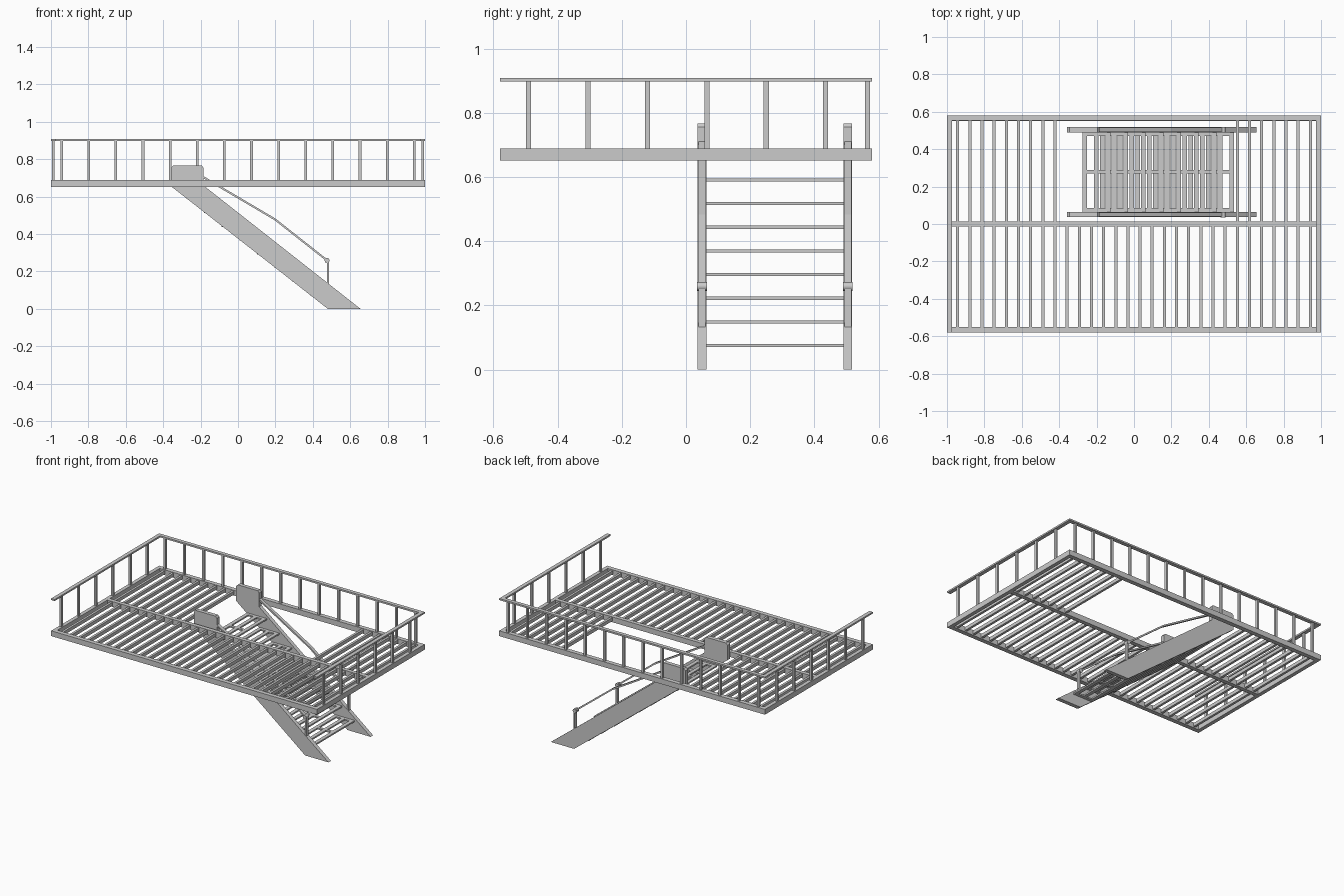
import bpy, bmesh
from mathutils import Vector

if "Cube" in bpy.data.objects:
    bpy.data.objects.remove(bpy.data.objects["Cube"])


def finish(bm, name):
    bmesh.ops.recalc_face_normals(bm, faces=bm.faces[:])
    me = bpy.data.meshes.new(name)
    bm.to_mesh(me)
    bm.free()
    ob = bpy.data.objects.new(name, me)
    bpy.context.collection.objects.link(ob)
    return ob


def boxes(name, items):
    """One object from boxes given as (x0, x1, y0, y1, z0, z1)."""
    bm = bmesh.new()
    for x0, x1, y0, y1, z0, z1 in items:
        r = bmesh.ops.create_cube(bm, size=1)
        for v in r["verts"]:
            v.co = Vector(((x0 + x1) / 2 + v.co.x * (x1 - x0),
                           (y0 + y1) / 2 + v.co.y * (y1 - y0),
                           (z0 + z1) / 2 + v.co.z * (z1 - z0)))
    return finish(bm, name)


def plate(name, profile, y, w):
    """Extrude an xz outline along y."""
    bm = bmesh.new()
    f = bm.faces.new([bm.verts.new((x, y - w / 2, z)) for x, z in profile])
    r = bmesh.ops.extrude_face_region(bm, geom=[f])
    for v in r["geom"]:
        if isinstance(v, bmesh.types.BMVert):
            v.co.y += w
    return finish(bm, name)


def tube(name, pts, radius):
    """Round bar through points."""
    cu = bpy.data.curves.new(name, "CURVE")
    cu.dimensions = "3D"
    cu.bevel_depth = radius
    cu.bevel_resolution = 2
    cu.use_fill_caps = True
    sp = cu.splines.new("POLY")
    sp.points.add(len(pts) - 1)
    for p, co in zip(sp.points, pts):
        p.co = (*co, 1)
    ob = bpy.data.objects.new(name, cu)
    bpy.context.collection.objects.link(ob)
    return ob


X, Y, Z0, Z1 = 1.0, 0.58, 0.652, 0.688

# Deck frame and centre beam
boxes("deck_frame", [
    (-X, X, -Y, -Y + 0.03, Z0, Z1), (-X, X, Y - 0.03, Y, Z0, Z1),
    (-X, -X + 0.026, -Y + 0.03, Y - 0.03, Z0, Z1),
    (X - 0.026, X, -Y + 0.03, Y - 0.03, Z0, Z1)])
boxes("centre_beam", [(-0.974, 0.974, -0.014, 0.014, Z0, Z1)])

# Deck slats, leaving the stair opening in the rear half
front, rear = [], []
for i in range(30):
    x = -0.9425 + 0.065 * i
    front.append((x - 0.008, x + 0.008, -0.55, -0.014, 0.66, 0.683))
    if x < -0.36 or x > 0.53:
        rear.append((x - 0.008, x + 0.008, 0.014, 0.55, 0.66, 0.683))
boxes("front_slats", front)
boxes("rear_slats", rear)

# Guard rail on the left, rear and right sides
R0, R1 = 0.897, 0.908
boxes("guard_rail", [
    (-X, X, 0.554, Y, R0, R1),
    (-X, -X + 0.026, -Y, 0.554, R0, R1),
    (X - 0.026, X, -Y, 0.554, R0, R1)])
posts = [(-0.943 + 0.145 * i, 0.565) for i in range(14)]
for i in range(6):
    posts += [(s * 0.987, -0.49 + 0.185 * i) for s in (-1, 1)]
boxes("guard_posts", [(x - 0.007, x + 0.007, y - 0.008, y + 0.008, Z1 - 0.004, R0 + 0.003)
                      for x, y in posts])

# Stair sides, handrails, end posts and joints
outline = [(0.48, 0), (0.655, 0), (-0.185, 0.66), (-0.185, 0.755), (-0.195, 0.767),
           (-0.345, 0.767), (-0.358, 0.755), (-0.358, 0.655)]
rail_top = [(-0.19, 0.713), (0.2, 0.483), (0.478, 0.264)]
rail = rail_top + [(x - 0.005, z - 0.009) for x, z in reversed(rail_top)]
for side, y in (("near", 0.05), ("far", 0.504)):
    plate(side + "_stringer", outline, y, 0.027)
    plate(side + "_handrail", rail, y, 0.022)
    boxes(side + "_handrail_post", [(0.477, 0.487, y - 0.011, y + 0.011, 0.13, 0.255)])
    tube(side + "_handrail_joint", [(0.476, y - 0.015, 0.259), (0.476, y + 0.015, 0.259)], 0.014)

# Open grid stair treads
for i in range(8):
    x, z = 0.385 - 0.0945 * i, 0.075 + 0.0737 * i
    a, b = z - 0.005, z + 0.005
    items = [(x + d, x + d + 0.025, 0.06, 0.494, a, b) for d in (0, 0.0625, 0.125)]
    for y0, y1 in ((0.063, 0.085), (0.27, 0.288), (0.47, 0.491)):
        for d in (0.025, 0.0875):
            items.append((x + d, x + d + 0.0375, y0, y1, a, b))
    boxes("stair_tread_%d" % (i + 1), items)
